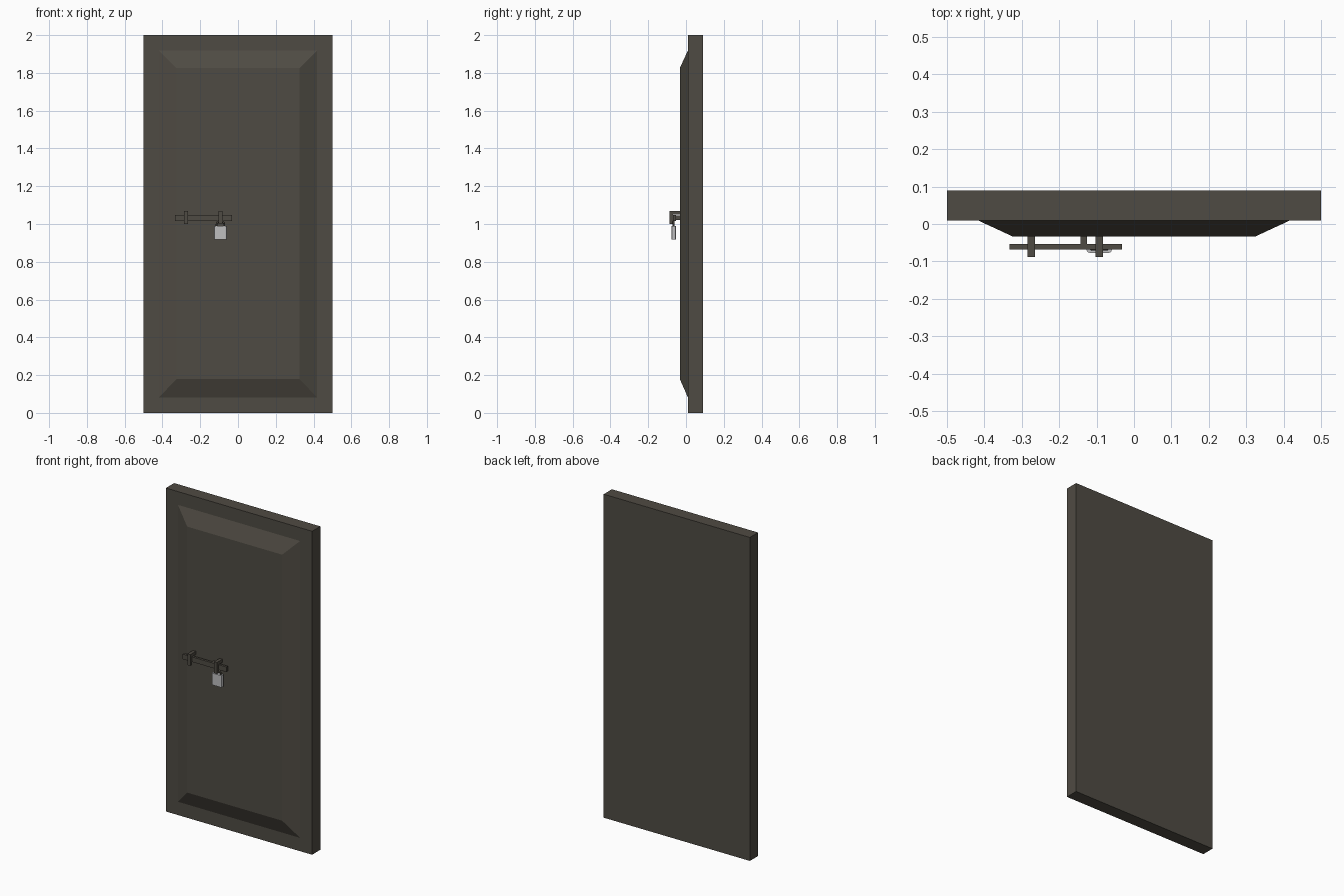
import bpy, bmesh, math
from mathutils import Vector

if "Cube" in bpy.data.objects:
    bpy.data.objects.remove(bpy.data.objects["Cube"])


def material(name, rgb):
    m = bpy.data.materials.new(name)
    m.diffuse_color = (*rgb, 1)
    m.use_nodes = True
    m.node_tree.nodes["Principled BSDF"].inputs["Base Color"].default_value = m.diffuse_color
    return m


DARK = material("dark brown iron", (0.078, 0.070, 0.056))
STEEL = material("light steel", (0.52, 0.52, 0.53))


def finish(name, bm, mat):
    bmesh.ops.recalc_face_normals(bm, faces=bm.faces)
    me = bpy.data.meshes.new(name)
    bm.to_mesh(me)
    bm.free()
    me.materials.append(mat)
    ob = bpy.data.objects.new(name, me)
    bpy.context.collection.objects.link(ob)
    return ob


def add_box(bm, x0, x1, y0, y1, z0, z1):
    vs = bmesh.ops.create_cube(bm, size=1)["verts"]
    for v in vs:
        v.co = Vector((x0 + (v.co.x + .5) * (x1 - x0),
                       y0 + (v.co.y + .5) * (y1 - y0),
                       z0 + (v.co.z + .5) * (z1 - z0)))
    return vs


def boxes(name, mat, *dims):
    bm = bmesh.new()
    for d in dims:
        add_box(bm, *d)
    return finish(name, bm, mat)


# Door slab with a raised, sloped-edge panel
boxes("door_slab", DARK, (-.5, .5, .01, .09, 0, 2))
bm = bmesh.new()
for v in add_box(bm, -.42, .42, -.033, .011, .08, 1.92):
    if v.co.y < 0:
        v.co.x = math.copysign(.325, v.co.x)
        v.co.z = 1.825 if v.co.z > 1 else .18
finish("raised_panel", bm, DARK)

# Sliding bolt and the tab that holds it to the door
boxes("bolt_bar", DARK, (-.333, -.032, -.068, -.053, 1.017, 1.048))
boxes("bolt_tab", DARK, (-.143, -.125, -.056, -.03, 1.02, 1.045))

# Two hook-shaped brackets around the bolt
for i, x in enumerate((-.275, -.093)):
    a, b = x - .01, x + .01
    boxes(f"bolt_bracket_{i + 1}", DARK,
          (a, b, -.088, -.07, 1.0, 1.07),
          (a, b, -.071, -.03, 1.05, 1.07))

# Padlock body with chamfered vertical edges
bm = bmesh.new()
add_box(bm, -.127, -.059, -.077, -.054, .917, .99)
edges = [e for e in bm.edges
         if abs(e.verts[0].co.z - e.verts[1].co.z) > .01]
bmesh.ops.bevel(bm, geom=edges, offset=.008, segments=2, profile=.5,
                affect='EDGES')
finish("padlock_body", bm, STEEL)

# Padlock shackle: a small bent rod
cu = bpy.data.curves.new("padlock_shackle", 'CURVE')
cu.dimensions = '3D'
cu.bevel_depth = .005
cu.bevel_resolution = 1
cu.use_fill_caps = True
pts = [(-.113, .985), (-.113, 1.0)]
pts += [(-.093 - .02 * math.cos(t * math.pi / 6),
         1.0 + .016 * math.sin(t * math.pi / 6)) for t in range(1, 6)]
pts += [(-.073, 1.0), (-.073, .985)]
sp = cu.splines.new('POLY')
sp.points.add(len(pts) - 1)
for p, (x, z) in zip(sp.points, pts):
    p.co = (x, -.066, z, 1)
cu.materials.append(DARK)
ob = bpy.data.objects.new("padlock_shackle", cu)
bpy.context.collection.objects.link(ob)
